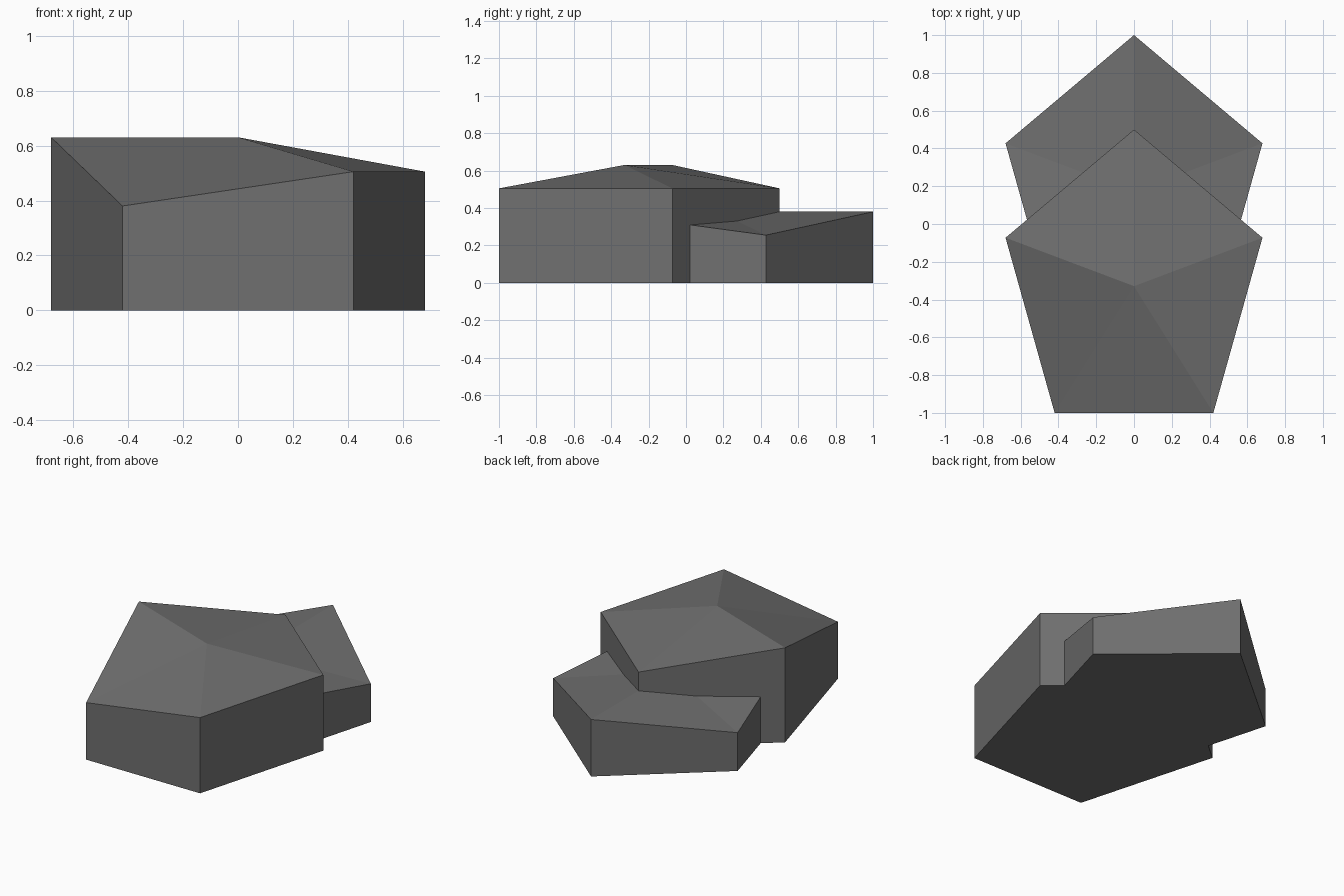
import bpy, bmesh, math

if "Cube" in bpy.data.objects:
    bpy.data.objects.remove(bpy.data.objects["Cube"])

RX, RY = 0.715, 0.829   # stretched pentagon radii

stone = bpy.data.materials.new("dark grey stone")
stone.diffuse_color = (0.16, 0.16, 0.16, 1)
stone.use_nodes = True
stone.node_tree.nodes["Principled BSDF"].inputs["Base Color"].default_value = stone.diffuse_color


def rock(name, cy, heights, peak):
    """Pentagonal block with an uneven rim and a fan top meeting at a peak."""
    bm = bmesh.new()
    low, rim = [], []
    # corners run counter-clockwise from the back point
    for i, h in enumerate(heights):
        a = math.radians(90 + 72 * i)
        x, y = RX * math.cos(a), cy + RY * math.sin(a)
        low.append(bm.verts.new((x, y, 0)))
        rim.append(bm.verts.new((x, y, h)))
    top = bm.verts.new((0, cy, peak))
    bm.faces.new(low[::-1])
    for i in range(5):
        j = (i + 1) % 5
        bm.faces.new((low[i], low[j], rim[j], rim[i]))
        bm.faces.new((rim[i], rim[j], top))
    bmesh.ops.recalc_face_normals(bm, faces=bm.faces)
    me = bpy.data.meshes.new(name)
    bm.to_mesh(me)
    bm.free()
    me.materials.append(stone)
    ob = bpy.data.objects.new(name, me)
    bpy.context.collection.objects.link(ob)
    return ob


# Rim heights: back, left, front left, front right, right
rock("tall_front_rock", -0.329, (0.505, 0.63, 0.38, 0.505, 0.505), 0.63)
rock("low_back_rock", 0.171, (0.38, 0.255, 0.38, 0.38, 0.255), 0.38)
